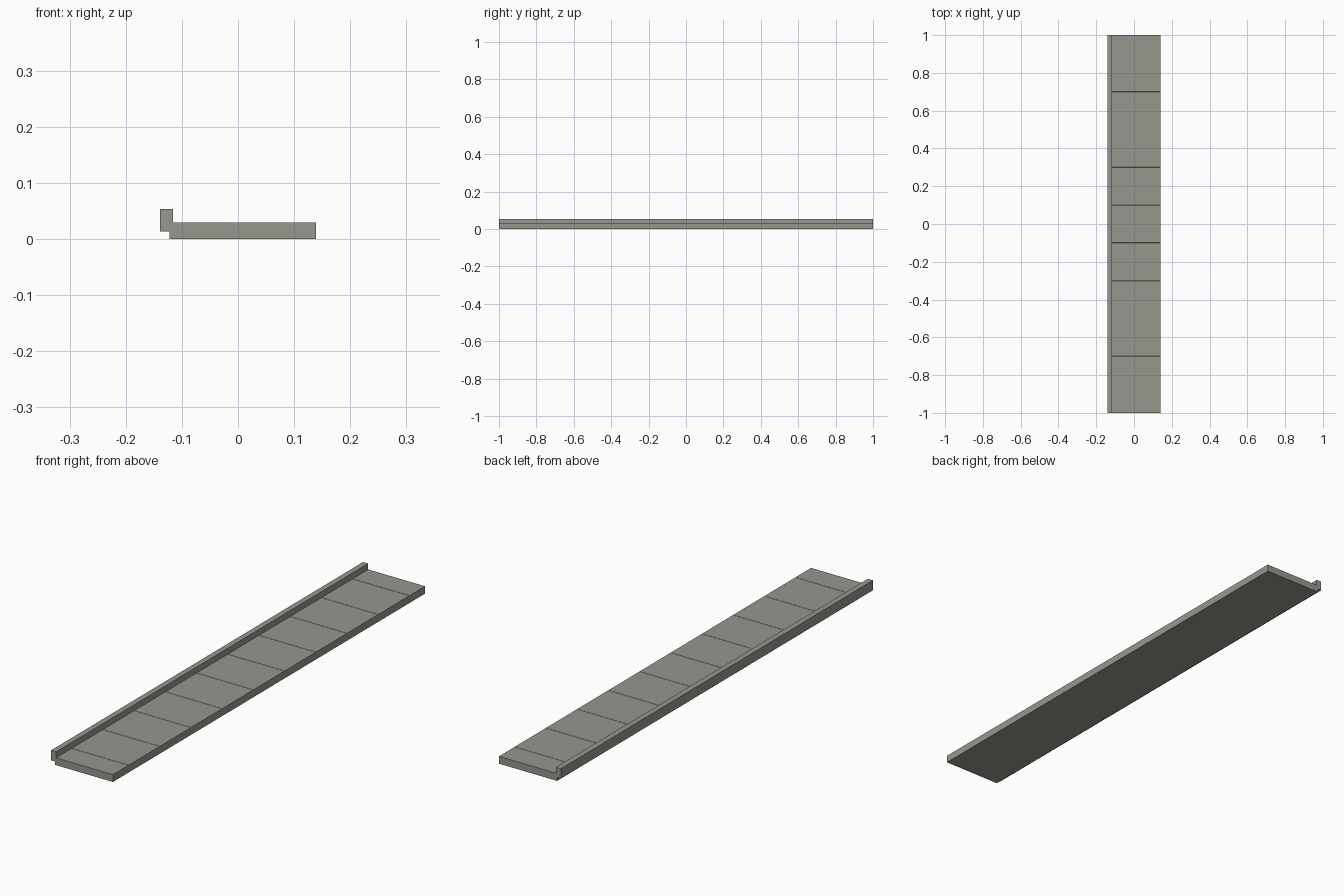
import bpy
import bmesh

cube = bpy.data.objects.get("Cube")
if cube:
    bpy.data.objects.remove(cube, do_unlink=True)

# Single concrete colour
concrete = bpy.data.materials.new("concrete_grey")
concrete.use_nodes = True
colour = (0.31, 0.31, 0.275, 1)
concrete.diffuse_color = colour
bsdf = next(n for n in concrete.node_tree.nodes if n.type == "BSDF_PRINCIPLED")
bsdf.inputs["Base Color"].default_value = colour
bsdf.inputs["Roughness"].default_value = 0.9

HALF_LENGTH = 1.0
SLAB_TOP = 0.03
JOINT_HALF_WIDTH = 0.001
JOINT_DEPTH = 0.001


def cross_section(top):
    """Slab with a raised kerb overhanging its right side."""
    return [(-0.122, 0), (0.139, 0), (0.139, top), (-0.116, top),
            (-0.116, 0.054), (-0.139, 0.054), (-0.139, 0.014), (-0.122, 0.014)]


# Stations along the length: a hairline V joint between paving slabs
stations = [(-HALF_LENGTH, 0)]
for i in range(10):
    y = -0.9 + 0.2 * i
    stations += [(y - JOINT_HALF_WIDTH, 0), (y, JOINT_DEPTH), (y + JOINT_HALF_WIDTH, 0)]
stations.append((HALF_LENGTH, 0))

# Loft the cross-section through the stations
bm = bmesh.new()
rings = [[bm.verts.new((x, y, z)) for x, z in cross_section(SLAB_TOP - drop)]
         for y, drop in stations]
for a, b in zip(rings, rings[1:]):
    for k in range(len(a)):
        n = (k + 1) % len(a)
        bm.faces.new((a[k], a[n], b[n], b[k]))
bm.faces.new(rings[0])
bm.faces.new(rings[-1])
bmesh.ops.recalc_face_normals(bm, faces=bm.faces)

mesh = bpy.data.meshes.new("pavement_with_kerb")
bm.to_mesh(mesh)
bm.free()
mesh.materials.append(concrete)
pavement = bpy.data.objects.new("pavement_with_kerb", mesh)
bpy.context.collection.objects.link(pavement)
